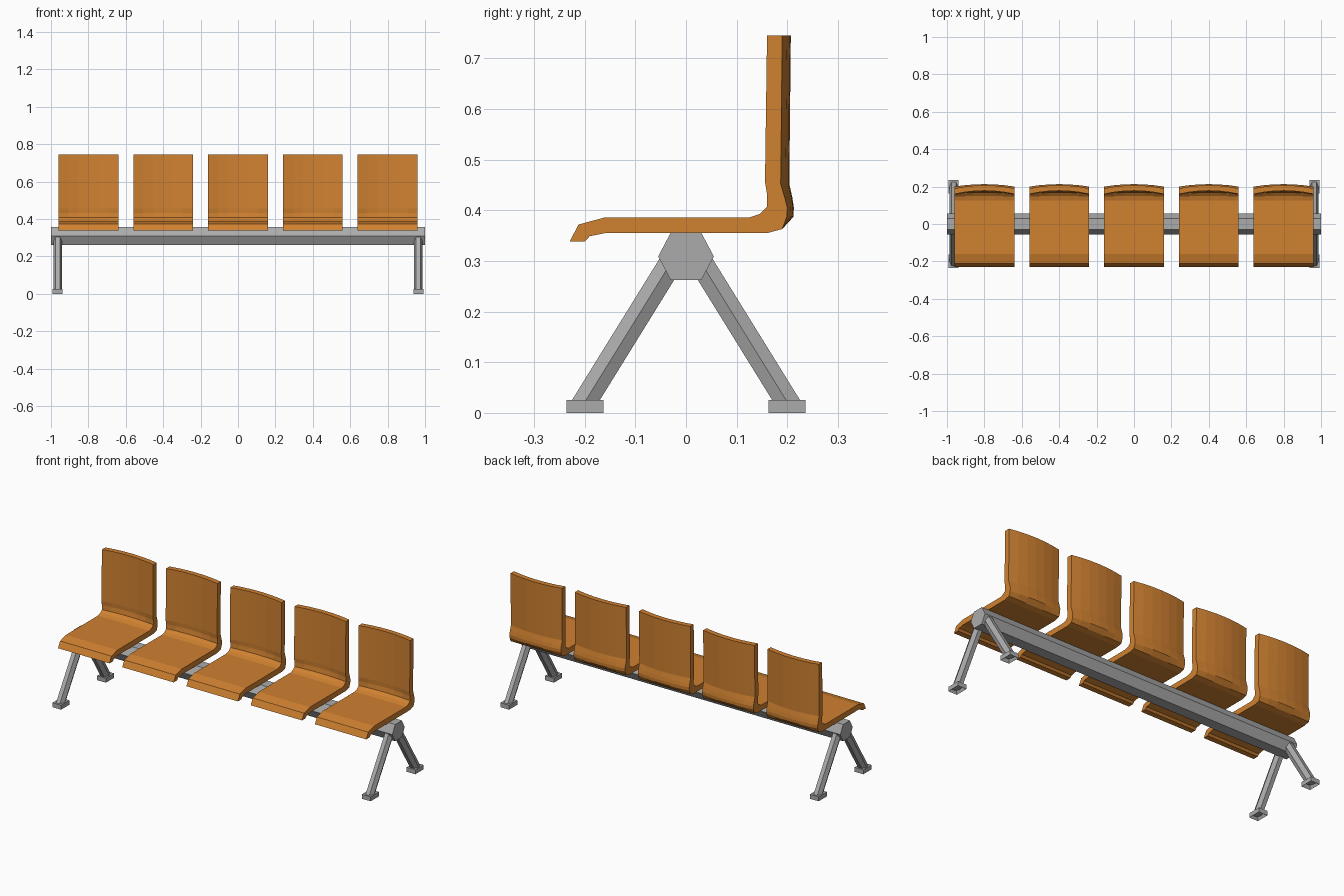
import bpy, bmesh, math

if "Cube" in bpy.data.objects:
    bpy.data.objects.remove(bpy.data.objects["Cube"])


def material(name, rgb):
    m = bpy.data.materials.new(name)
    m.diffuse_color = (*rgb, 1)
    m.use_nodes = True
    m.node_tree.nodes["Principled BSDF"].inputs["Base Color"].default_value = m.diffuse_color
    return m


WOOD = material("orange wood", (0.63, 0.22, 0.03))
STEEL = material("grey steel", (0.41, 0.41, 0.41))


def loft(name, rings, mat):
    """Skin a list of equal-length closed rings and cap both ends."""
    bm = bmesh.new()
    rows = [[bm.verts.new(p) for p in ring] for ring in rings]
    n = len(rows[0])
    for a, b in zip(rows, rows[1:]):
        for i in range(n):
            j = (i + 1) % n
            bm.faces.new((a[i], a[j], b[j], b[i]))
    bm.faces.new(rows[0])
    bm.faces.new(rows[-1])
    bmesh.ops.recalc_face_normals(bm, faces=bm.faces)
    return finish(name, bm, mat)


def finish(name, bm, mat):
    me = bpy.data.meshes.new(name)
    bm.to_mesh(me)
    bm.free()
    me.materials.append(mat)
    ob = bpy.data.objects.new(name, me)
    bpy.context.collection.objects.link(ob)
    return ob


# hexagonal beam running the full length
HEX = [(-0.03, 0.356), (0.03, 0.356), (0.055, 0.309),
       (0.03, 0.262), (-0.03, 0.262), (-0.055, 0.309)]
loft("beam", [[(x, y, z) for y, z in HEX] for x in (-1, 1)], STEEL)

# seat shells: side profile (y, z, backward bow at the middle)
PROFILE = [
    (-0.23, 0.338, 0), (-0.212, 0.372, 0), (-0.16, 0.386, 0),
    (0.125, 0.386, 0), (0.146, 0.393, 0.004), (0.16, 0.407, 0.009),
    (0.16, 0.432, 0.014), (0.156, 0.456, 0.017), (0.16, 0.745, 0.018),
    (0.19, 0.745, 0.017), (0.187, 0.452, 0.017), (0.195, 0.425, 0.015),
    (0.200, 0.405, 0.013), (0.199, 0.387, 0.013), (0.19, 0.363, 0),
    (0.16, 0.355, 0), (-0.16, 0.355, 0), (-0.19, 0.349, 0),
    (-0.2, 0.338, 0)]
SEGMENTS = 6
for k in range(5):
    rings = []
    for s in range(SEGMENTS + 1):
        t = 2 * s / SEGMENTS - 1
        rings.append([((k - 2) * 0.4 + 0.16 * t, y + bow * (1 - t * t), z)
                      for y, z, bow in PROFILE])
    loft(f"seat_{k + 1}", rings, WOOD)

# splayed hexagonal legs with hollow feet
for sx, side in ((-1, "left"), (1, "right")):
    for sy, end in ((-1, "front"), (1, "back")):
        cx = sx * 0.964
        rings = []
        for cy, z in ((0.204, 0.015), (0.022, 0.309)):
            rings.append([(cx + 0.0235 * math.cos(a),
                           sy * cy + 0.0275 * math.sin(a) / math.sin(math.pi / 3), z)
                          for a in (i * math.pi / 3 for i in range(6))])
            for i, p in enumerate(rings[-1]):
                rings[-1][i] = (p[0], p[1] if abs(p[1] - sy * cy) < 0.03
                                else sy * cy, p[2])
        loft(f"{end}_{side}_leg", rings, STEEL)

        bm = bmesh.new()
        bmesh.ops.create_cube(bm, size=1)
        for v in bm.verts:
            v.co = (cx + v.co.x * 0.054, sy * 0.199 + v.co.y * 0.073,
                    0.0125 + v.co.z * 0.025)
        bm.normal_update()
        base = [f for f in bm.faces if f.normal.z < -0.9]
        bmesh.ops.inset_region(bm, faces=base, thickness=0.012)
        for v in base[0].verts:
            v.co.z += 0.02
        finish(f"{end}_{side}_foot", bm, STEEL)
